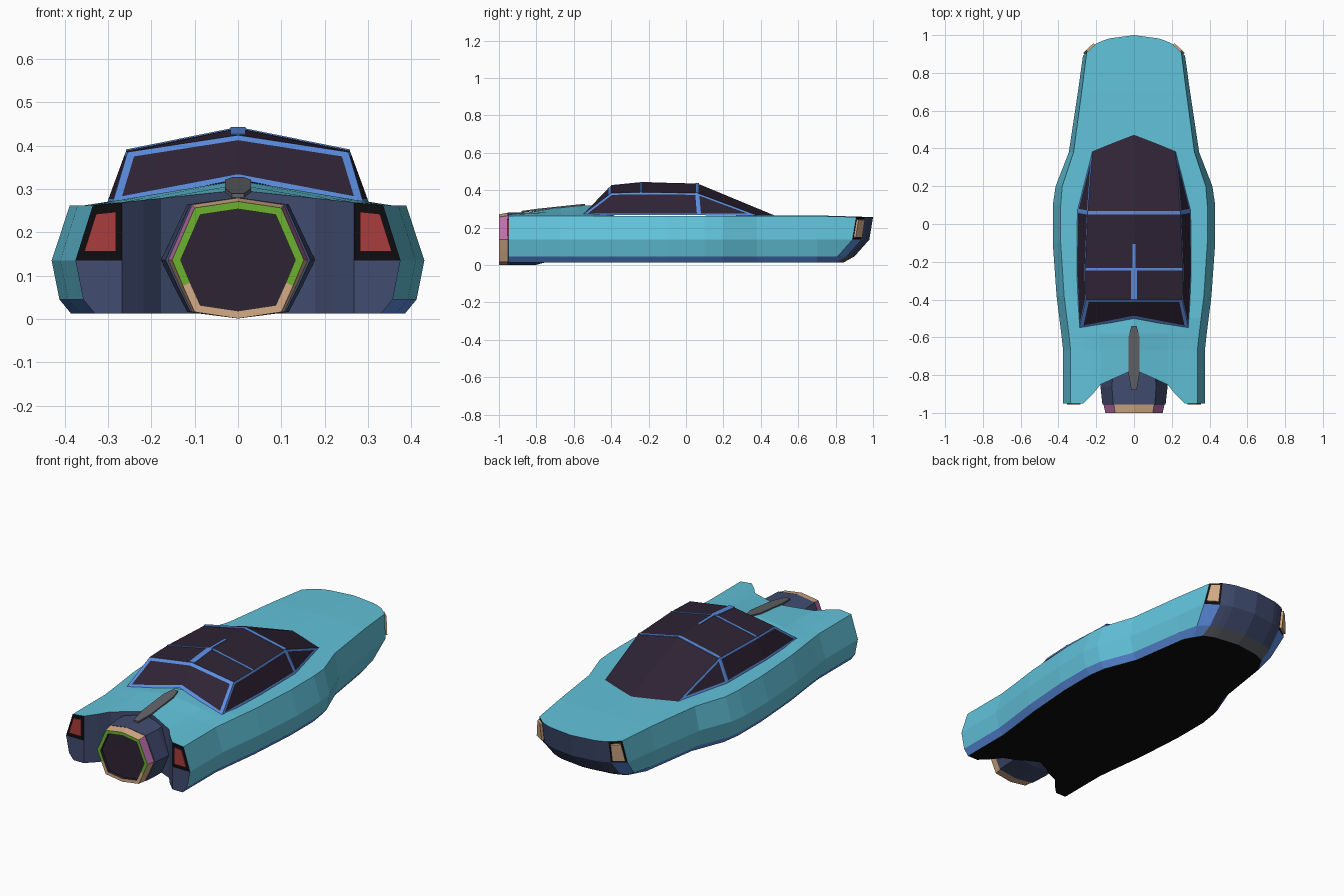
import bpy, bmesh
from mathutils import Vector

if "Cube" in bpy.data.objects:
    bpy.data.objects.remove(bpy.data.objects["Cube"])

COLOURS = {
    "cyan paint": (0.12, 0.54, 0.70), "blue trim": (0.105, 0.27, 0.75),
    "dark glass": (0.028, 0.017, 0.036), "navy panel": (0.052, 0.072, 0.16),
    "red lamp": (0.40, 0.045, 0.045), "green rim": (0.15, 0.44, 0.03),
    "tan": (0.66, 0.41, 0.24), "pink": (0.50, 0.16, 0.40),
    "black": (0.004, 0.004, 0.005), "grey": (0.12, 0.125, 0.14)}
NAMES = list(COLOURS)
MATS = []
for n, c in COLOURS.items():
    m = bpy.data.materials.new(n)
    m.diffuse_color = (*c, 1)
    m.use_nodes = True
    m.node_tree.nodes["Principled BSDF"].inputs["Base Color"].default_value = m.diffuse_color
    MATS.append(m)
CYAN, BLUE, GLASS, NAVY, RED, GREEN, TAN, PINK, BLACK, GREY = range(10)


def finish(bm, name):
    me = bpy.data.meshes.new(name)
    bm.to_mesh(me)
    bm.free()
    for m in MATS:
        me.materials.append(m)
    bpy.context.collection.objects.link(bpy.data.objects.new(name, me))


def build(faces):
    """bmesh from (points, material) pairs, welded with outward normals"""
    bm = bmesh.new()
    for pts, mat in faces:
        bm.faces.new([bm.verts.new(p) for p in pts]).material_index = mat
    bmesh.ops.remove_doubles(bm, verts=bm.verts, dist=0.0005)
    bmesh.ops.recalc_face_normals(bm, faces=bm.faces)
    return bm


def mirror(p, s):
    return Vector((p[0] * s, p[1], p[2]))


def prism(name, pts, offset, mat):
    """flat plate: polygon thickened by an offset vector"""
    a = [Vector(p) for p in pts]
    b = [p + Vector(offset) for p in a]
    n = len(a)
    finish(build([(a, mat), (b, mat)] + [((a[i], a[(i + 1) % n], b[(i + 1) % n], b[i]), mat)
                                         for i in range(n)]), name)


def lamp(name, quad, scale, mat, depth):
    """lamp plate centred on a quad of the hull"""
    c = sum(quad, Vector()) / 4
    nrm = (quad[2] - quad[0]).cross(quad[3] - quad[1]).normalized()
    if nrm.y * c.y < 0:
        nrm = -nrm
    prism(name, [c + (p - c) * scale - nrm * 0.002 for p in quad], nrm * depth, mat)


# ---- hull: stations of (y, widest half width, deck half width, deck hump)
STATIONS = [(-.95, .375, .335, .035), (-.67, .375, .335, .048), (-.58, .385, .345, .058),
            (-.50, .395, .355, .055), (-.38, .41, .37, 0), (-.1, .43, .388, 0), (.1, .43, .388, 0),
            (.2, .415, .38, 0), (.38, .345, .32, .003), (.7, .297, .277, .003), (.91, .27, .25, 0)]
COLS = [1, .8, .65, .53, 0]
LEVELS = [.262, .135, .045, .012]
TAIL_Y = [-.95, -.95, -.90, -.85, -.77]
NOSE_Y = [.91, .955, .972, .982, 1.0]
NOSE_BACK = [0, .02, .1, .16]
LAST = len(STATIONS) - 1


def hull_pt(i, c, l, s):
    y, wide, deck, hump = STATIONS[i]
    x = (deck, wide, wide - .018, wide - .045)[l] if c == 0 else deck * COLS[c]
    z = LEVELS[l] + (hump * (1 - COLS[c]) if l == 0 else 0)
    if i == 0:
        y = TAIL_Y[c]
    if i == LAST:
        y = NOSE_Y[c] - NOSE_BACK[l]
        z -= .006 if l == 0 else 0
    return Vector((x * s, y, z))


faces = []
for s in (-1, 1):
    for i in range(LAST):
        for l in range(3):       # flanks
            faces.append(([hull_pt(i, 0, l, s), hull_pt(i + 1, 0, l, s), hull_pt(i + 1, 0, l + 1, s),
                           hull_pt(i, 0, l + 1, s)], BLUE if l == 2 else CYAN))
        for c in range(4):       # deck and floor
            for l, mat in ((0, CYAN), (3, BLACK)):
                faces.append(([hull_pt(i, c, l, s), hull_pt(i + 1, c, l, s),
                               hull_pt(i + 1, c + 1, l, s), hull_pt(i, c + 1, l, s)], mat))
    for i in (0, LAST):          # tail and nose walls
        for c in range(4):
            for l in range(3):
                mat = NAVY
                if c == 0 and l == 0:
                    mat = BLACK
                elif i == LAST and c == 0:
                    mat = BLUE
                elif i == LAST and l == 2:
                    mat = GREY
                faces.append(([hull_pt(i, c, l, s), hull_pt(i, c + 1, l, s),
                               hull_pt(i, c + 1, l + 1, s), hull_pt(i, c, l + 1, s)], mat))
finish(build(faces), "hull")

# ---- lamps at both ends
for s, side in ((-1, "left"), (1, "right")):
    for i, name, k, mat, d in ((0, "tail_lamp", .68, RED, .008), (LAST, "head_lamp", .78, TAN, .014)):
        quad = [hull_pt(i, c, l, s) for c, l in ((0, 0), (1, 0), (1, 1), (0, 1))]
        lamp(f"{name}_{side}", quad, k, mat, d)

# ---- cabin: glass shell with inset window frames
A, B, C, D, E = (.29, -.555, .266), (.303, -.25, .266), (.30, .07, .266), (.22, .385, .264), (0, .475, .264)
a, b, c_ = (.255, -.40, .385), (.258, -.24, .388), (.245, .06, .385)
R, ra, rb, rc = (0, -.50, .322), (0, -.40, .424), (0, -.24, .440), (0, .06, .436)
PANES = [(A, a, ra, R), (a, b, rb, ra), (b, c_, rc, rb), (A, B, b, a), (B, C, c_, b),
         (C, D, c_), (c_, D, E, rc)]
bm = build([([mirror(p, s) for p in pane], GLASS) for pane in PANES for s in (-1, 1)])
bm.faces.ensure_lookup_table()
order = list(bm.faces)
regions = [(order[0:2], .018), (order[6:7] + order[8:9], .011), (order[7:8] + order[9:10], .011),
           (order[10:11], .011), (order[11:12], .011)]
for region, t in regions:
    rim = bmesh.ops.inset_region(bm, faces=region, thickness=t, use_even_offset=True, use_boundary=True)
    for f in rim["faces"]:
        f.material_index = BLUE
finish(bm, "cabin")


# ---- roof bars and spine
def along(p, q, t):
    return Vector(p).lerp(Vector(q), t)


LIFT = Vector((0, 0, .003))
for s, side in ((-1, "left"), (1, "right")):
    for name, p, q, w in (("front_roof_bar", c_, rc, .010), ("rear_roof_bar", b, rb, .006)):
        p, q, dy = mirror(p, s), Vector(q), Vector((0, w, 0))
        prism(f"{name}_{side}", [p - dy, q - dy, q + dy, p + dy], LIFT, BLUE)
for name, p, q, w in (("roof_spine_rear", ra, rb, .017), ("roof_spine_front", rb, along(rb, rc, .45), .008)):
    p, q, dx = Vector(p), Vector(q), Vector((w, 0, 0))
    prism(name, [p - dx, p + dx, q + dx, q - dx], LIFT, BLUE)

# ---- grey rib on the rear deck
prism("deck_rib", [(-.014, -.54, .318), (.014, -.54, .318), (.030, -.60, .312), (.030, -.79, .292),
                   (.014, -.88, .280), (-.014, -.88, .280), (-.030, -.79, .292), (-.030, -.60, .312)],
      (0, 0, .009), GREY)

# ---- engine pod and nozzle: one outline, scaled per ring
HALF = [(0, .135), (.1, .12), (.152, 0), (.127, -.06), (.1, -.12), (0, -.135)]
OUTLINE = HALF + [(-x, z) for x, z in HALF[-2:0:-1]]


def ring(y, k, zc=.136):
    return [Vector((x * k, y, zc + z * min(k, 1.07) if z > 0 else zc + z * min(k, 1))) for x, z in OUTLINE]


def loft(r0, r1, rule):
    n = len(r0)
    out = []
    for i in range(n):
        q = (r0[i], r0[(i + 1) % n], r1[(i + 1) % n], r1[i])
        out.append((q, rule((q[0] + q[1]) / 2)))
    return out


def navy(p):
    return NAVY


r = [ring(-.70, .8), ring(-.80, 1.12), ring(-.86, 1.17), ring(-.955, 1.1)]
pod = [(r[0], NAVY), (r[3], NAVY)]
for i in range(3):
    pod += loft(r[i], r[i + 1], navy)
finish(build(pod), "engine_pod")

outer, lip, inner, deep = ring(-.955, 1.06), ring(-1.0, 1.0), ring(-1.0, .87), ring(-.985, .87)
nozzle = loft(outer, lip, lambda p: PINK if abs(p.x) > .1 and p.z > .136 else TAN)
nozzle += loft(lip, inner, lambda p: GREEN if p.z > .08 else TAN)
nozzle += loft(inner, deep, lambda p: GLASS)
nozzle += [(deep, GLASS), (outer, NAVY)]
finish(build(nozzle), "engine_nozzle")
